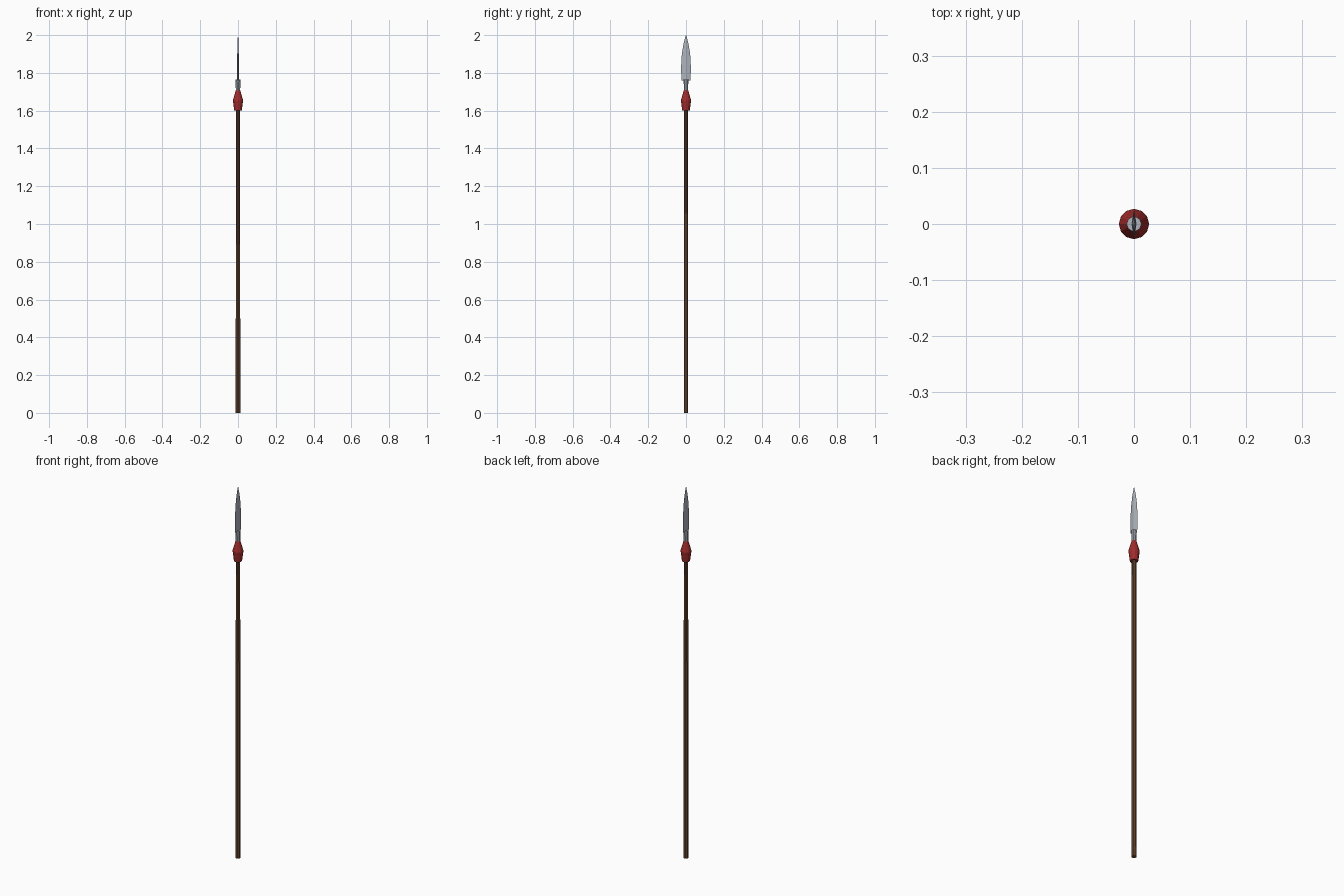
import bpy, bmesh, math

if "Cube" in bpy.data.objects:
    bpy.data.objects.remove(bpy.data.objects["Cube"])


def material(name, color):
    m = bpy.data.materials.new(name)
    m.diffuse_color = (*color, 1)
    m.use_nodes = True
    m.node_tree.nodes["Principled BSDF"].inputs["Base Color"].default_value = m.diffuse_color
    return m


wood = material("wood", (0.16, 0.075, 0.035))
red = material("red_cloth", (0.35, 0.025, 0.025))
steel = material("steel", (0.42, 0.45, 0.50))


def loft(name, rings, mat):
    """Skin equal-length point rings with flat faces and capped ends."""
    bm = bmesh.new()
    loops = [[bm.verts.new(p) for p in ring] for ring in rings]
    n = len(loops[0])
    for a, b in zip(loops, loops[1:]):
        for i in range(n):
            j = (i + 1) % n
            bm.faces.new((a[i], a[j], b[j], b[i]))
    bm.faces.new(loops[0][::-1])
    bm.faces.new(loops[-1])
    bmesh.ops.remove_doubles(bm, verts=bm.verts, dist=1e-5)
    bmesh.ops.recalc_face_normals(bm, faces=bm.faces)
    me = bpy.data.meshes.new(name)
    bm.to_mesh(me)
    bm.free()
    me.materials.append(mat)
    ob = bpy.data.objects.new(name, me)
    bpy.context.collection.objects.link(ob)
    return ob


def lathe(name, profile, sides, mat):
    """Revolve (radius, z) points about the z axis."""
    turn = 2 * math.pi / sides
    return loft(name, [[(r * math.cos(i * turn), r * math.sin(i * turn), z)
                        for i in range(sides)] for r, z in profile], mat)


# Long wooden pole, slightly thinner toward the head
lathe("shaft", [(0.0125, 0), (0.0105, 1.70)], 10, wood)

# Red binding that swells around the pole below the head
lathe("binding", [(0.020, 1.60), (0.027, 1.655), (0.011, 1.71)], 12, red)

# Metal socket holding the blade
lathe("socket", [(0.011, 1.69), (0.0132, 1.765)], 10, steel)

# Leaf-shaped blade with a diamond cross-section (wide in y, thin in x)
outline = [(0.024, 0.0045, 1.76), (0.026, 0.0045, 1.83), (0.022, 0.004, 1.90),
           (0.013, 0.0035, 1.955), (0.001, 0.0005, 2.0)]
loft("blade", [[(t, 0, z), (0, w, z), (-t, 0, z), (0, -w, z)]
               for w, t, z in outline], steel)
